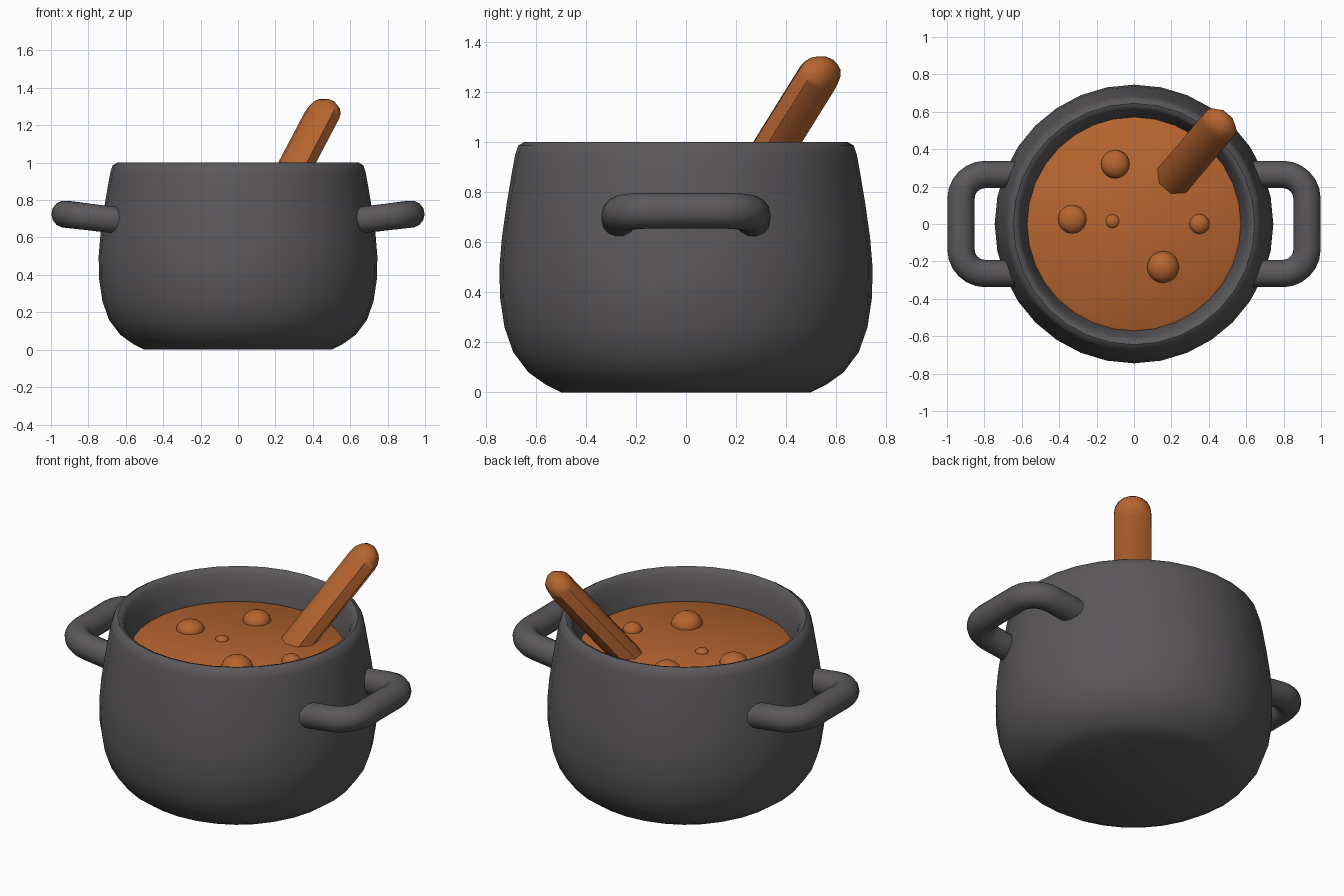
import bpy, bmesh, math
from mathutils import Vector, Matrix

cube = bpy.data.objects.get("Cube")
if cube:
    bpy.data.objects.remove(cube, do_unlink=True)


def material(name, rgb):
    m = bpy.data.materials.new(name)
    m.use_nodes = True
    m.diffuse_color = (*rgb, 1)
    m.node_tree.nodes["Principled BSDF"].inputs["Base Color"].default_value = (*rgb, 1)
    return m


IRON = material("dark grey iron", (0.105, 0.098, 0.104))
ORANGE = material("warm orange brown", (0.47, 0.13, 0.03))


def finish(bm, name, mat, angle=40):
    bmesh.ops.remove_doubles(bm, verts=bm.verts, dist=1e-5)
    bmesh.ops.recalc_face_normals(bm, faces=bm.faces)
    mesh = bpy.data.meshes.new(name)
    bm.to_mesh(mesh)
    bm.free()
    mesh.materials.append(mat)
    ob = bpy.data.objects.new(name, mesh)
    bpy.context.collection.objects.link(ob)
    bpy.ops.object.select_all(action='DESELECT')
    ob.select_set(True)
    bpy.context.view_layer.objects.active = ob
    bpy.ops.object.shade_smooth_by_angle(angle=math.radians(angle))
    return ob


def skin(bm, rings, caps=True):
    """Join equal rings of points with quads."""
    loops = [[bm.verts.new(p) for p in ring] for ring in rings]
    for a, b in zip(loops, loops[1:]):
        for i in range(len(a)):
            j = (i + 1) % len(a)
            bm.faces.new((a[i], a[j], b[j], b[i]))
    if caps:
        bm.faces.new(loops[0][::-1])
        bm.faces.new(loops[-1])


def circle(r, z, n=32):
    return [Vector((r * math.cos(i * math.tau / n), r * math.sin(i * math.tau / n), z))
            for i in range(n)]


def lathe(name, profile, mat, angle=40):
    bm = bmesh.new()
    skin(bm, [circle(r, z) for r, z in profile])
    return finish(bm, name, mat, angle)


# Pot body: rounded belly, soft thick rim, inner wall and hidden floor
lathe("pot", [(0.50, 0), (0.56, 0.03), (0.63, 0.08), (0.69, 0.16), (0.725, 0.26),
              (0.743, 0.38), (0.745, 0.5), (0.735, 0.62), (0.715, 0.76), (0.695, 0.88),
              (0.682, 0.95), (0.67, 0.985), (0.645, 1.0), (0.625, 0.993), (0.61, 0.97),
              (0.59, 0.91), (0.573, 0.83), (0.56, 0.76)], IRON, 50)

# Soup surface with a slightly lowered edge
LEVEL = 0.83
lathe("soup", [(0.57, LEVEL - 0.04), (0.575, LEVEL - 0.01), (0.56, LEVEL)], ORANGE)

# Bubbles: x, y, radius, height
for i, (x, y, r, h) in enumerate([(-0.33, 0.025, 0.076, 0.05), (-0.10, 0.32, 0.076, 0.055),
                                  (-0.115, 0.015, 0.036, 0.02), (0.35, 0, 0.053, 0.04),
                                  (0.155, -0.23, 0.085, 0.068)]):
    bm = bmesh.new()
    bmesh.ops.create_uvsphere(bm, u_segments=20, v_segments=12, radius=1)
    bmesh.ops.transform(bm, verts=bm.verts, matrix=Matrix.Translation((x, y, LEVEL))
                        @ Matrix.Diagonal((r, r, h, 1)))
    finish(bm, f"bubble_{i + 1}", ORANGE)

# Side handles: bent tubes rising a little outwards
TUBE, BAR_X, ARM_Y, BEND = 0.073, 0.925, 0.265, 0.13


def handle(name, side):
    half = [(0.58, ARM_Y), (0.7, ARM_Y)]
    for k in range(7):
        a = math.pi / 2 * (1 - k / 6)
        half.append((BAR_X - BEND + BEND * math.cos(a), ARM_Y - BEND + BEND * math.sin(a)))
    flat = half + [(x, -y) for x, y in reversed(half)]
    path = [Vector((side * x, y, 0.692 + 0.033 * (x - 0.65) / 0.275)) for x, y in flat]
    rings = []
    for i, p in enumerate(path):
        t = (path[min(i + 1, len(path) - 1)] - path[max(i - 1, 0)]).normalized()
        u = t.cross(Vector((0, 0, 1))).normalized()
        v = u.cross(t)
        rings.append([p + u * c.x + v * c.y for c in circle(TUBE, 0, 14)])
    bm = bmesh.new()
    skin(bm, rings)
    finish(bm, name, IRON)


handle("left_handle", 1)
handle("right_handle", -1)

# Spoon handle: flattened eight-sided stick with a rounded end, leaning back left
start, end = Vector((0.19, 0.217, 0.76)), Vector((0.45, 0.525, 1.255))
axis = (end - start).normalized()
wide = axis.cross(Vector((0, 0, 1))).normalized()
thick = wide.cross(axis)
stations = [(start, 1.0), (end, 1.0)]
for k in range(1, 5):
    a = math.radians(20 * k)
    stations.append((end + axis * 0.095 * math.sin(a), math.cos(a)))
rings = []
for p, s in stations:
    ring = []
    for i in range(8):
        a = (i + 0.5) * math.tau / 8
        ring.append(p + s * (wide * 0.108 * math.cos(a) + thick * 0.078 * math.sin(a)))
    rings.append(ring)
bm = bmesh.new()
skin(bm, rings)
finish(bm, "spoon_handle", ORANGE, 48)
